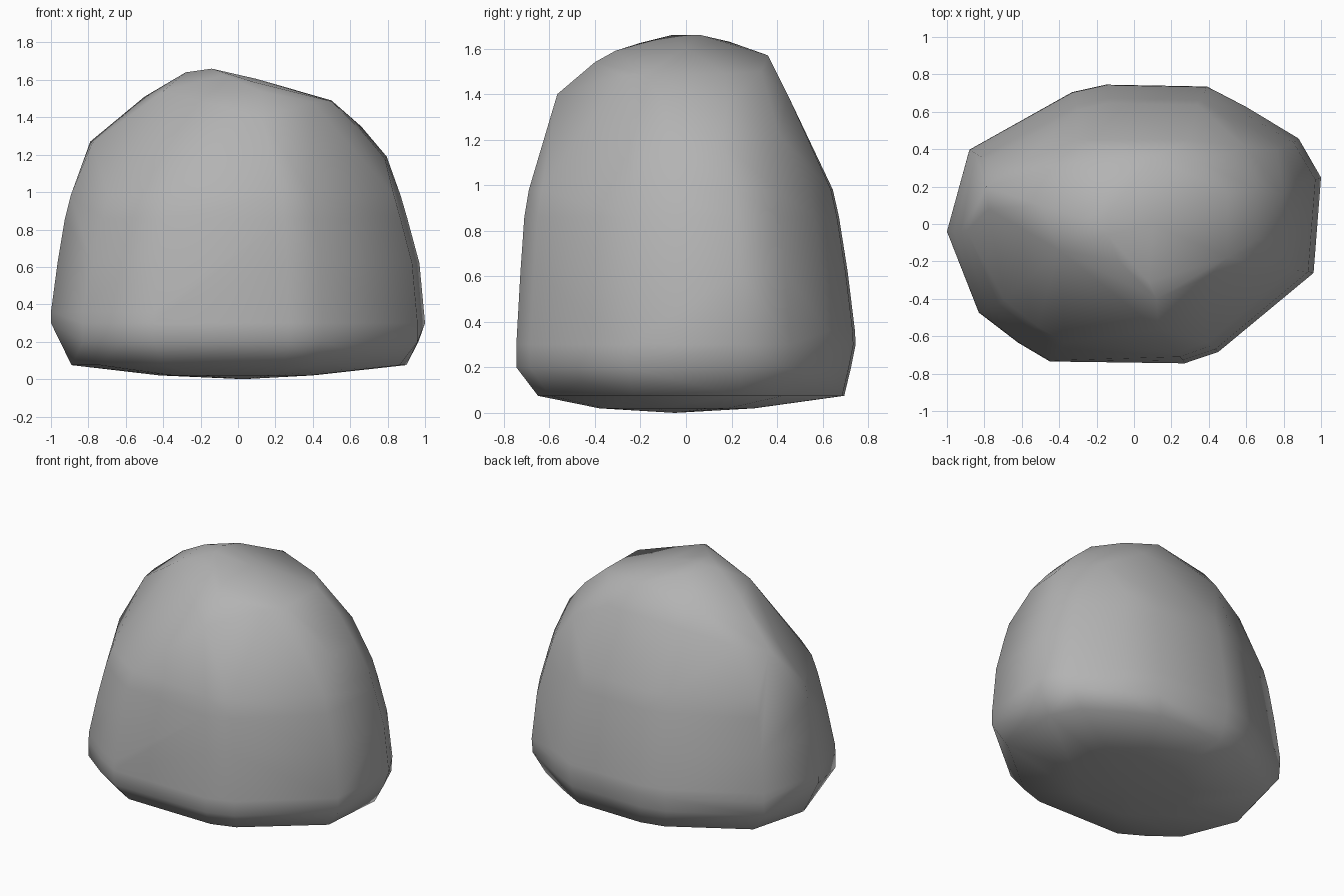
import bpy, bmesh

# Boulder plan outline seen from above
plan = [(1, .25), (.88, .46), (.6, .63), (.39, .74), (-.15, .75), (-.33, .71),
        (-.88, .40), (-1, -.04), (-.83, -.47), (-.62, -.63),
        (-.45, -.73), (.27, -.74), (.45, -.68), (.96, -.26)]

# Body levels: z, left, right, front, back extents
levels = [(.02, .42, .4, .38, .3), (.075, .89, .90, .65, .695),
          (.20, 1.0, 1.0, .745, .725), (.30, 1.0, 1.0, .745, .745),
          (.36, 1.0, .99, .74, .742), (.62, .965, .97, .727, .71),
          (.86, .925, .905, .71, .672), (.98, .895, .87, .69, .645)]

# Irregular crown: facet corners of the sloping top
crown = [(-.79, .2, 1.27), (-.78, .08, 1.26), (-.5, .1, 1.51), (-.4, -.14, 1.54),
         (-.28, .03, 1.64), (-.14, .06, 1.66), (-.14, -.06, 1.66), (-.13, .19, 1.63),
         (-.08, -.2, 1.625), (.1, 0, 1.605), (.08, -.31, 1.59), (.12, -.4, 1.54),
         (.13, -.565, 1.4), (.5, .17, 1.49), (.5, -.18, 1.485),
         (.4, -.28, 1.48), (.1, .36, 1.57), (-.3, .33, 1.52), (.36, .33, 1.5),
         (.3, .45, 1.39), (-.3, .45, 1.38), (.66, .18, 1.35), (.66, -.08, 1.33),
         (.795, .16, 1.19), (.785, -.08, 1.18), (-.6, .33, 1.3), (.6, .41, 1.22)]

bm = bmesh.new()
bm.verts.new((0.03, -.05, 0))
for z, l, r, f, b in levels:
    for x, y in plan:
        # the front left corner leans back as it rises
        lean = 1 - .12 * max(0, z - .4) if x < -.3 and y < -.3 else 1
        px = x * lean * (r if x > 0 else l)
        py = y * lean * (b / .75 if y > 0 else f / .74)
        if z == .20:  # undercut the tips near the ground
            px = max(-.94, min(.965, px))
        bm.verts.new((px, py, z))
for p in crown:
    bm.verts.new(p)

# Wrap the points in one faceted skin
bmesh.ops.convex_hull(bm, input=bm.verts[:])
loose = [v for v in bm.verts if not v.link_faces]
bmesh.ops.delete(bm, geom=loose, context='VERTS')
bmesh.ops.recalc_face_normals(bm, faces=bm.faces[:])
for face in bm.faces:
    face.smooth = True

mesh = bpy.data.meshes.new("boulder")
bm.to_mesh(mesh)
bm.free()
boulder = bpy.data.objects.new("boulder", mesh)
bpy.context.collection.objects.link(boulder)

# Darker stone grey
stone = bpy.data.materials.new("stone")
stone.diffuse_color = (.45, .45, .45, 1)
mesh.materials.append(stone)
